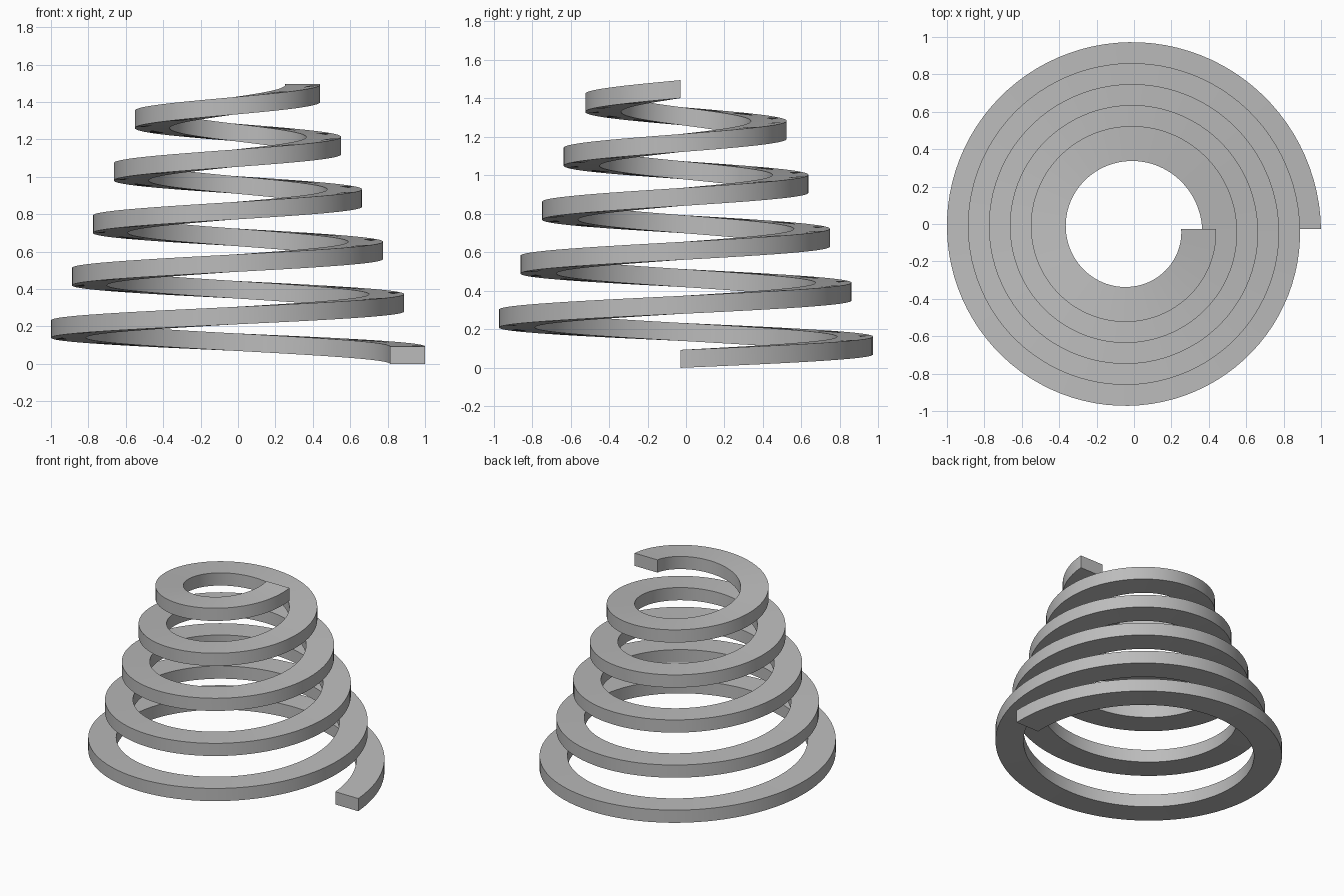
import bpy, bmesh, math

if "Cube" in bpy.data.objects:
    bpy.data.objects.remove(bpy.data.objects["Cube"])

# Proportions in bar heights: bar 2 x 1, pitch 3, radius shrink 1.2 per turn
U = 1 / 10.7
WIDTH, HEIGHT = 2 * U, U
PITCH, SHRINK = 3 * U, 1.2 * U
TURNS, STEPS = 5, 96
R_START = 11 * U
OFFSET = -SHRINK / 4          # centres the tapering coil on the origin

grey = bpy.data.materials.new("plain grey")
grey.use_nodes = True
colour = (0.5, 0.5, 0.5, 1)
grey.diffuse_color = colour
grey.node_tree.nodes["Principled BSDF"].inputs["Base Color"].default_value = colour


def section(bm, turn):
    """Rectangular bar section after the given number of turns."""
    a = math.tau * turn
    r = R_START - SHRINK * turn
    z = PITCH * turn
    corners = ((r - WIDTH, z), (r, z), (r, z + HEIGHT), (r - WIDTH, z + HEIGHT))
    return [bm.verts.new((OFFSET + p * math.cos(a), OFFSET + p * math.sin(a), h))
            for p, h in corners]


# Sweep the section along the conical spiral
bm = bmesh.new()
rings = [section(bm, i / STEPS) for i in range(TURNS * STEPS + 1)]
for a, b in zip(rings, rings[1:]):
    for k in range(4):
        n = (k + 1) % 4
        bm.faces.new((a[k], a[n], b[n], b[k]))

# End caps
bm.faces.new(rings[0])
bm.faces.new(rings[-1])
bmesh.ops.recalc_face_normals(bm, faces=bm.faces)

mesh = bpy.data.meshes.new("conical_spring")
bm.to_mesh(mesh)
bm.free()
mesh.materials.append(grey)
spring = bpy.data.objects.new("conical_spring", mesh)
bpy.context.collection.objects.link(spring)

# Smooth bands with crisp bar edges
bpy.ops.object.select_all(action="DESELECT")
spring.select_set(True)
bpy.context.view_layer.objects.active = spring
bpy.ops.object.shade_smooth_by_angle(angle=math.radians(30))
